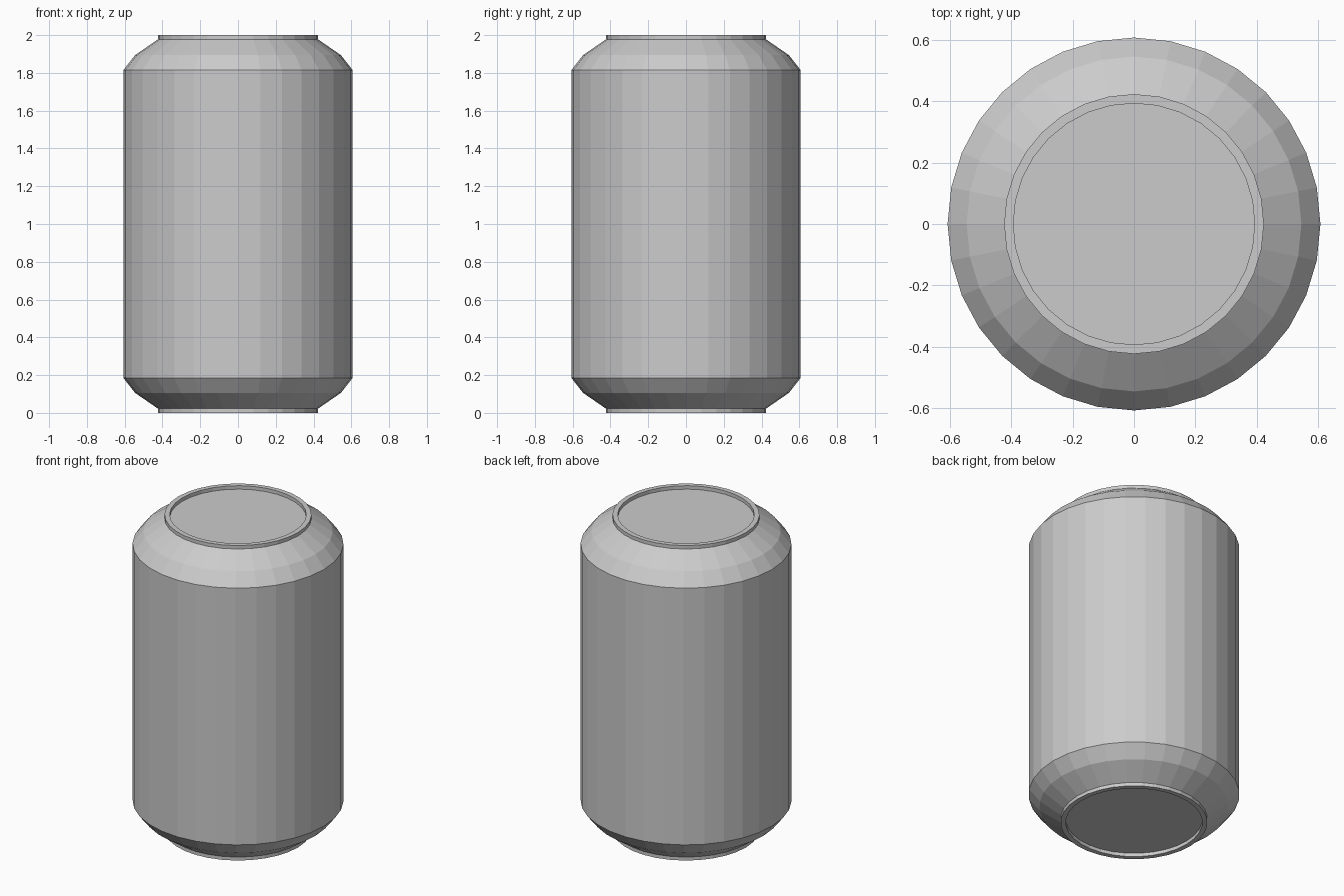
import bpy
import bmesh
from math import cos, sin, tau

default = bpy.data.objects.get("Cube")
if default:
    bpy.data.objects.remove(default, do_unlink=True)

SIDES = 32
HEIGHT = 2.0

# One plain metal colour
metal = bpy.data.materials.new("plain grey metal")
metal.use_nodes = True
grey = (0.6, 0.6, 0.6, 1)
metal.diffuse_color = grey
metal.node_tree.nodes["Principled BSDF"].inputs["Base Color"].default_value = grey

# Half profile (radius, height) from the recessed base up to the body
lower = [(0.393, 0.022), (0.393, 0), (0.423, 0), (0.423, 0.022),
         (0.545, 0.106), (0.607, 0.185)]
# The upper half mirrors the lower half
profile = lower + [(r, HEIGHT - z) for r, z in reversed(lower)]


def lathe(name, points):
    """Spin a profile into a closed, flat-faced solid."""
    bm = bmesh.new()
    rings = [[bm.verts.new((r * cos(tau * i / SIDES), r * sin(tau * i / SIDES), z))
              for i in range(SIDES)] for r, z in points]
    for a, b in zip(rings, rings[1:]):
        for i in range(SIDES):
            j = (i + 1) % SIDES
            bm.faces.new((a[i], a[j], b[j], b[i]))
    # Flat end panels inside the rims
    bm.faces.new(rings[0][::-1])
    bm.faces.new(rings[-1])
    bmesh.ops.recalc_face_normals(bm, faces=bm.faces)
    mesh = bpy.data.meshes.new(name)
    bm.to_mesh(mesh)
    bm.free()
    mesh.materials.append(metal)
    obj = bpy.data.objects.new(name, mesh)
    bpy.context.collection.objects.link(obj)
    return obj


lathe("can_body", profile)
